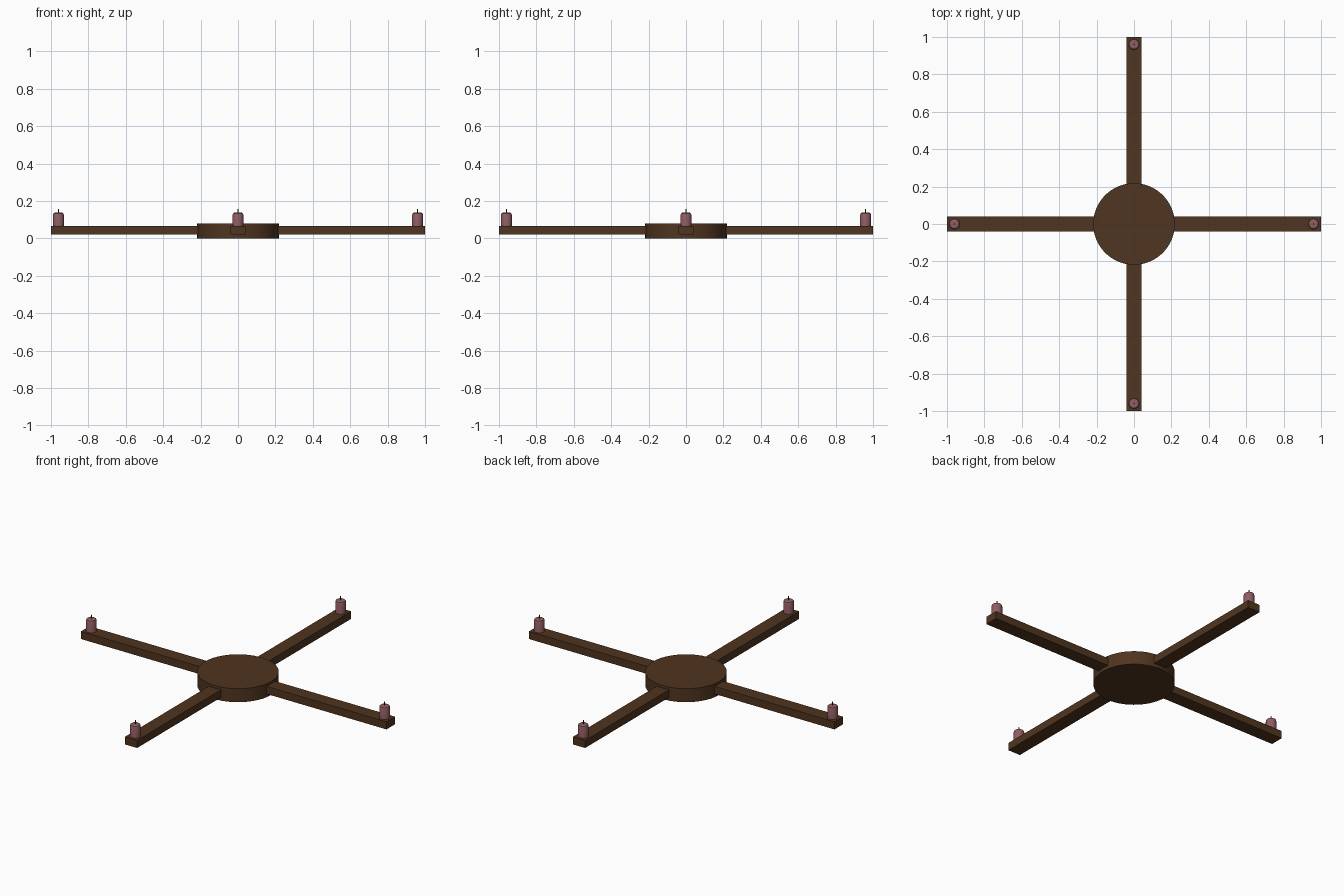
import bpy
import bmesh
import math
from mathutils import Matrix

if "Cube" in bpy.data.objects:
    bpy.data.objects.remove(bpy.data.objects["Cube"])


def material(name, rgb):
    m = bpy.data.materials.new(name)
    m.diffuse_color = (*rgb, 1)
    m.use_nodes = True
    m.node_tree.nodes["Principled BSDF"].inputs["Base Color"].default_value = m.diffuse_color
    return m


WOOD = material("dark_wood", (0.08, 0.035, 0.014))
WAX = material("rose_wax", (0.28, 0.11, 0.125))
WICK = material("wick_black", (0.02, 0.015, 0.012))


def add_object(name, bm, mat, smooth=False):
    bmesh.ops.recalc_face_normals(bm, faces=bm.faces)
    mesh = bpy.data.meshes.new(name)
    bm.to_mesh(mesh)
    bm.free()
    mesh.materials.append(mat)
    obj = bpy.data.objects.new(name, mesh)
    bpy.context.collection.objects.link(obj)
    if smooth:
        bpy.ops.object.select_all(action='DESELECT')
        obj.select_set(True)
        bpy.context.view_layer.objects.active = obj
        bpy.ops.object.shade_smooth_by_angle(angle=math.radians(30))
    return obj


def lathe(name, profile, sides, mat, turn=None, smooth=True):
    """Capped solid of revolution from (radius, z) points."""
    bm = bmesh.new()
    rings = [[bm.verts.new((r * math.cos(2 * math.pi * i / sides),
                            r * math.sin(2 * math.pi * i / sides), z))
              for i in range(sides)] for r, z in profile]
    for a, b in zip(rings, rings[1:]):
        for i in range(sides):
            j = (i + 1) % sides
            bm.faces.new((a[i], a[j], b[j], b[i]))
    bm.faces.new(rings[0])
    bm.faces.new(rings[-1])
    if turn:
        bm.transform(turn)
    return add_object(name, bm, mat, smooth)


# Round central hub
lathe("hub", [(0.218, 0), (0.218, 0.08)], 64, WOOD)

# Four arms, each with a candle and wick at its end
for k, side in enumerate(("right", "back", "left", "front")):
    spin = Matrix.Rotation(k * math.pi / 2, 4, 'Z')

    bm = bmesh.new()
    bmesh.ops.create_cube(bm, size=1)
    bm.transform(spin @ Matrix.Translation((0.6, 0, 0.0425))
                 @ Matrix.Diagonal((0.8, 0.08, 0.045, 1)))
    add_object(f"{side}_arm", bm, WOOD)

    spot = spin @ Matrix.Translation((0.96, 0, 0))
    lathe(f"{side}_candle",
          [(0.029, 0.06), (0.029, 0.126), (0.026, 0.134), (0.02, 0.138)],
          24, WAX, spot)
    lathe(f"{side}_wick", [(0.003, 0.13), (0.003, 0.158)], 8, WICK, spot)
